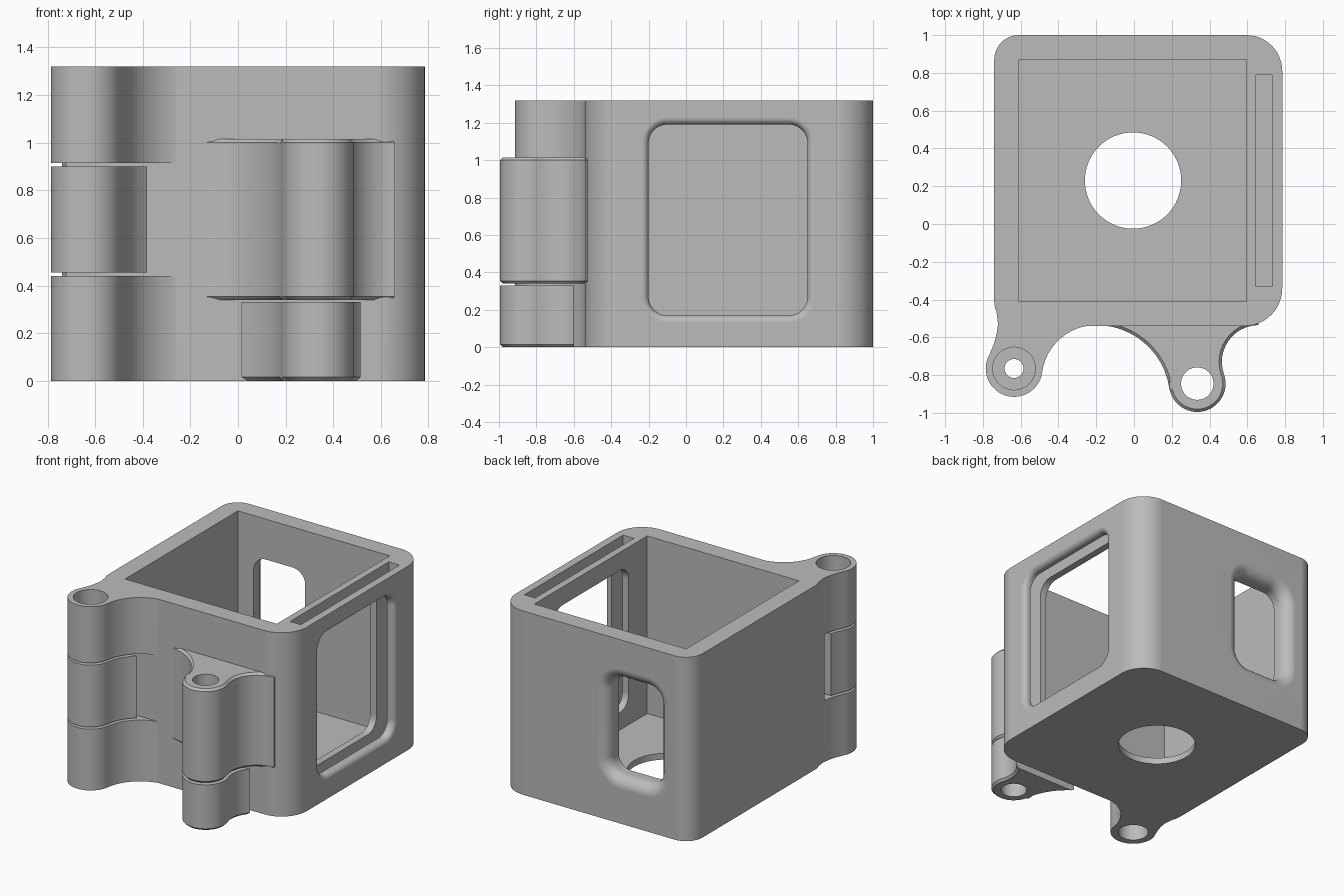
import bpy, bmesh
from math import sin, cos, pi, atan2, radians, hypot
from mathutils import Vector

if "Cube" in bpy.data.objects:
    bpy.data.objects.remove(bpy.data.objects["Cube"], do_unlink=True)

grey = bpy.data.materials.new("grey plastic")
grey.use_nodes = True
colour = (0.5, 0.5, 0.5, 1)
grey.diffuse_color = colour
grey.node_tree.nodes["Principled BSDF"].inputs["Base Color"].default_value = colour


def arc(cx, cy, r, a0, a1, n=12):
    steps = [a0 + (a1 - a0) * i / n for i in range(n + 1)]
    return [(cx + r * cos(a), cy + r * sin(a)) for a in steps]


def rounded(x0, x1, y0, y1, radii):
    """Rounded rectangle; radii run back right, back left, front left, front right."""
    a, b, c, d = radii
    return (arc(x1 - a, y1 - a, a, 0, pi / 2) + arc(x0 + b, y1 - b, b, pi / 2, pi)
            + arc(x0 + c, y0 + c, c, pi, 1.5 * pi) + arc(x1 - d, y0 + d, d, 1.5 * pi, 2 * pi))


def finish(bm, name):
    bmesh.ops.recalc_face_normals(bm, faces=bm.faces)
    mesh = bpy.data.meshes.new(name)
    bm.to_mesh(mesh)
    bm.free()
    mesh.materials.append(grey)
    ob = bpy.data.objects.new(name, mesh)
    bpy.context.collection.objects.link(ob)
    return ob


def loft(name, loops, chamfer_z=(), clip_y=None):
    """Skin matching loops of points, cap the ends, chamfer rims, clip the back."""
    bm = bmesh.new()
    rings = [[bm.verts.new(p) for p in loop] for loop in loops]
    n = len(rings[0])
    for a, b in zip(rings, rings[1:]):
        for i in range(n):
            j = (i + 1) % n
            bm.faces.new((a[i], a[j], b[j], b[i]))
    bm.faces.new(rings[0])
    bm.faces.new(rings[-1])
    bmesh.ops.recalc_face_normals(bm, faces=bm.faces)
    rims = [e for e in bm.edges
            if any(all(abs(v.co.z - z) < 1e-5 for v in e.verts) for z in chamfer_z)]
    if rims:
        bmesh.ops.bevel(bm, geom=rims, offset=0.015, segments=1, affect='EDGES')
    if clip_y is not None:
        geom = bm.verts[:] + bm.edges[:] + bm.faces[:]
        cut = bmesh.ops.bisect_plane(bm, geom=geom, plane_co=(0, clip_y, 0),
                                     plane_no=(0, 1, 0), clear_outer=True)
        edges = [g for g in cut["geom_cut"] if isinstance(g, bmesh.types.BMEdge)]
        bmesh.ops.holes_fill(bm, edges=edges)
    return finish(bm, name)


def prism(name, pts, z0, z1, **kw):
    return loft(name, [[(x, y, z) for x, y in pts] for z in (z0, z1)], **kw)


def block(name, x0, x1, y0, y1, z0, z1):
    return prism(name, [(x0, y0), (x1, y0), (x1, y1), (x0, y1)], z0, z1)


def disc(name, x, y, r, z0, z1, n=48):
    return prism(name, arc(x, y, r, 0, 2 * pi, n)[:-1], z0, z1)


def boolean(ob, other, op='DIFFERENCE', keep=False):
    mod = ob.modifiers.new(op, 'BOOLEAN')
    mod.object, mod.operation, mod.solver = other, op, 'EXACT'
    bpy.ops.object.select_all(action='DESELECT')
    bpy.context.view_layer.objects.active = ob
    ob.select_set(True)
    bpy.ops.object.modifier_apply(modifier=mod.name)
    if not keep:
        bpy.data.objects.remove(other, do_unlink=True)


def window(name, a0, a1, z0, z1, r, fillet, face, depth, place):
    """Cutter for a window whose outer rim is rounded over; place maps (a, z, d)."""
    rings = [(0, face - depth)]
    for i in range(9):
        t = pi / 2 * i / 8
        rings.append((fillet * (1 - cos(t)), face - fillet * (1 - sin(t))))
    rings.append((fillet, face + 0.1))
    return loft(name, [[place(a, z, d) for a, z in
                        rounded(a0 - o, a1 + o, z0 - o, z1 + o, [r + o] * 4)]
                       for o, d in rings])


# Hinge outlines: a round boss flowing into the front wall by tangent fillets
FRONT = -0.535


def fillet_centre(bx, by, r, px):
    dx, dy = px - bx, FRONT - by
    R = (dx * dx + dy * dy - r * r) / (2 * (dy + r))
    return px, FRONT - R, R


def boss_outline(bx, by, r, left, right):
    rx, ry, rr = fillet_centre(bx, by, r, right)
    end = atan2(ry - by, rx - bx)
    if isinstance(left, list):
        start, pts = radians(150), list(left)
    else:
        lx, ly, lr = fillet_centre(bx, by, r, left)
        start = atan2(ly - by, lx - bx)
        pts = arc(lx, ly, lr, pi / 2, start - pi if start > 0 else start + pi)
        if start < 0:
            start += 2 * pi
    if end < start:
        end += 2 * pi
    pts += arc(bx, by, r, start, end, 28)
    pts += arc(rx, ry, rr, end - 2 * pi + pi, pi / 2)[1:]
    return pts + [(right, -0.45)]


LX, LY = -0.635, -0.765
RX, RY = 0.335, -0.845
left_outline = boss_outline(LX, LY, 0.15, [(-0.68, -0.45), (-0.738, -0.42), (-0.727, -0.47),
                                           (-0.72, -0.53), (-0.727, -0.58), (-0.74, -0.63)], -0.2)
right_outline = boss_outline(RX, RY, 0.15, -0.2, 0.66) + [(-0.2, -0.45)]

# Housing with both fixed hinge bosses
housing = prism("housing", rounded(-0.74, 0.785, -0.54, 1, (0.19, 0.13, 0.13, 0.2)), 0, 1.32)
left_boss = prism("left_boss", left_outline, 0, 1.32)
boolean(left_boss, block("gap", -1, -0.1, -1.1, -0.541, 0.44, 0.915))
boolean(housing, left_boss, 'UNION')
boolean(housing, prism("right_boss", right_outline, 0.34, 1.015, chamfer_z=(0.34, 1.015)), 'UNION')

# Cavity, floor opening and plate slot
boolean(housing, block("cavity", -0.61, 0.595, -0.41, 0.87, 0.045, 1.5))
boolean(housing, disc("floor_opening", -0.005, 0.23, 0.255, -0.1, 0.2, 64))
boolean(housing, block("slot", 0.645, 0.73, -0.33, 0.79, 0.045, 1.5))

# Side and back windows
boolean(housing, window("side_window", -0.2, 0.65, 0.17, 1.19, 0.1, 0.037, 0.785, 0.4,
                        lambda a, z, d: (d, a, z)))
boolean(housing, window("back_window", -0.485, -0.075, 0.33, 1.03, 0.1, 0.08, 1, 0.3,
                        lambda a, z, d: (a, d, z)))

# Loose hinge knuckles, cut off clear of the front wall
left_knuckle = prism("left_knuckle", left_outline, 0.455, 0.9, clip_y=-0.6)
right_knuckle = prism("right_knuckle", right_outline, 0, 0.33, chamfer_z=(0,), clip_y=-0.6)

# Pin holes, with counterbores at both ends of the left hinge
for part in (housing, left_knuckle):
    boolean(part, disc("pin_hole", LX, LY, 0.05, -0.1, 1.5, 32))
boolean(housing, disc("top_counterbore", LX, LY, 0.113, 1.12, 1.5))
boolean(housing, disc("bottom_counterbore", LX, LY, 0.1, -0.1, 0.2))
for part in (housing, right_knuckle):
    boolean(part, disc("pin_hole", RX, RY, 0.086, -0.1, 1.5, 40))

# Smooth curved walls and keep flat faces flat
for part in (housing, left_knuckle, right_knuckle):
    bpy.ops.object.select_all(action='DESELECT')
    bpy.context.view_layer.objects.active = part
    part.select_set(True)
    bpy.ops.object.shade_smooth_by_angle(angle=radians(30))
    mod = part.modifiers.new("weighted_normals", 'WEIGHTED_NORMAL')
    mod.keep_sharp = True
